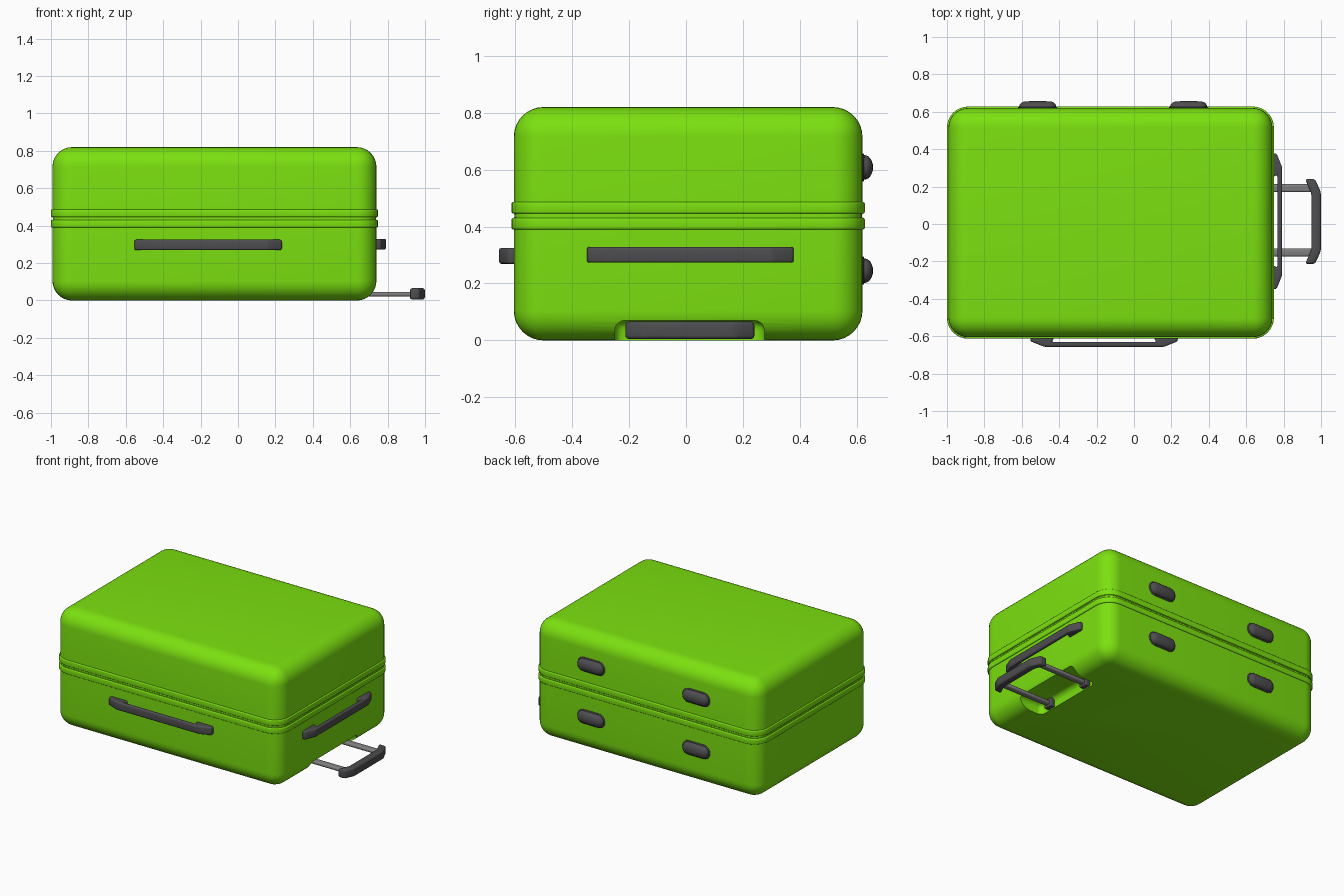
import bpy, bmesh
from math import pi
from mathutils import Matrix, Vector

if "Cube" in bpy.data.objects:
    bpy.data.objects.remove(bpy.data.objects["Cube"])


def material(name, rgb):
    m = bpy.data.materials.new(name)
    m.diffuse_color = (*rgb, 1)
    m.use_nodes = True
    m.node_tree.nodes["Principled BSDF"].inputs["Base Color"].default_value = m.diffuse_color
    return m


GREEN = material("green_shell", (0.2, 0.75, 0.005))
DARK = material("dark_plastic", (0.075, 0.075, 0.08))
METAL = material("rod_metal", (0.22, 0.22, 0.22))

X0, X1, Y0, Y1, H, R = -0.992, 0.74, -0.605, 0.62, 0.82, 0.105


def finish(name, bm, mat, angle=40):
    bmesh.ops.recalc_face_normals(bm, faces=bm.faces[:])
    me = bpy.data.meshes.new(name)
    bm.to_mesh(me)
    bm.free()
    ob = bpy.data.objects.new(name, me)
    bpy.context.collection.objects.link(ob)
    me.materials.append(mat)
    smooth(ob, angle)
    return ob


def smooth(ob, angle=40):
    bpy.ops.object.select_all(action='DESELECT')
    ob.select_set(True)
    bpy.context.view_layer.objects.active = ob
    bpy.ops.object.shade_smooth_by_angle(angle=angle * pi / 180)


def apply(ob):
    bpy.context.view_layer.objects.active = ob
    for m in list(ob.modifiers):
        bpy.ops.object.modifier_apply(modifier=m.name)


def box(lo, hi, radius=0, seg=6, vertical_only=False):
    bm = bmesh.new()
    lo, hi = Vector(lo), Vector(hi)
    size, mid = hi - lo, (hi + lo) / 2
    bmesh.ops.create_cube(bm, size=1, matrix=Matrix.Translation(mid) @ Matrix.Diagonal((*size, 1)))
    if radius:
        edges = [e for e in bm.edges if not vertical_only
                 or abs(e.verts[0].co.z - e.verts[1].co.z) > 1e-4]
        bmesh.ops.bevel(bm, geom=edges, offset=radius, segments=seg, profile=0.5, affect='EDGES')
    return bm


# Two halves of the rounded case
def half(name, z, upper):
    bm = box((X0, Y0, 0), (X1, Y1, H), R, 8)
    cut = bmesh.ops.bisect_plane(bm, geom=bm.verts[:] + bm.edges[:] + bm.faces[:], plane_co=(0, 0, z),
                                 plane_no=(0, 0, 1), clear_inner=upper, clear_outer=not upper)
    bmesh.ops.contextual_create(bm, geom=[e for e in cut['geom_cut'] if isinstance(e, bmesh.types.BMEdge)])
    return finish(name, bm, GREEN)


lower = half("lower_shell", 0.433, False)
half("upper_shell", 0.442, True)

# Recess under the case for the pull handle
cutter = finish("recess_cutter", box((0.55, -0.25, -0.1), (0.9, 0.275, 0.07), 0.035, 4), GREEN)
cutter.hide_render = True
mod = lower.modifiers.new("recess", 'BOOLEAN')
mod.operation, mod.object, mod.solver = 'DIFFERENCE', cutter, 'EXACT'
apply(lower)
bpy.data.objects.remove(cutter)
smooth(lower, 35)


# Rims around the opening, with a gasket in the seam
def band(name, z0, z1, grow, mat):
    bm = box((X0 - grow, Y0 - grow, z0), (X1 + grow, Y1 + grow, z1), R + grow, 8, True)
    caps = [f for f in bm.faces if abs(f.normal.z) > 0.9]
    bmesh.ops.delete(bm, geom=caps, context='FACES')
    ob = finish(name, bm, mat)
    s = ob.modifiers.new("thickness", 'SOLIDIFY')
    s.thickness, s.offset = 0.025, -1
    b = ob.modifiers.new("round", 'BEVEL')
    b.width, b.segments, b.limit_method, b.angle_limit = 0.006, 3, 'ANGLE', 1.0
    apply(ob)
    smooth(ob)


band("lower_rim", 0.390, 0.430, 0.008, GREEN)
band("upper_rim", 0.446, 0.486, 0.008, GREEN)
band("seam_gasket", 0.425, 0.45, -0.002, GREEN)


# Extruded plan outline with rounded edges, used for all grips
def grip(name, pts, z0, z1, bevel=0.009):
    bm = bmesh.new()
    f = bm.faces.new([bm.verts.new((x, y, z0)) for x, y in pts])
    ext = bmesh.ops.extrude_face_region(bm, geom=[f])
    bmesh.ops.translate(bm, verts=[v for v in ext['geom'] if isinstance(v, bmesh.types.BMVert)],
                        vec=(0, 0, z1 - z0))
    bmesh.ops.recalc_face_normals(bm, faces=bm.faces[:])
    bmesh.ops.bevel(bm, geom=bm.edges[:], offset=bevel, segments=3, profile=0.5,
                    affect='EDGES', clamp_overlap=True)
    return finish(name, bm, mat=DARK)


# Carry handles: (distance along, distance out) half outline, mirrored
def carry_profile(h):
    side = [(h, -0.01), (h, 0.022), (h - 0.075, 0.052)]
    inner = [(h - 0.115, 0.026), (h - 0.135, -0.01)]
    left = [(-a, o) for a, o in reversed(side)]
    inner_left = [(-a, o) for a, o in reversed(inner)]
    return side + left + inner_left + inner


grip("end_handle", [(X1 + o, 0.015 + a) for a, o in carry_profile(0.363)], 0.273, 0.329)
grip("front_handle", [(-0.16 + a, Y0 - o) for a, o in carry_profile(0.394)], 0.269, 0.325)

# Telescopic pull handle: grip, rods and end brackets
grip("pull_grip", [(0.915, 0.24), (0.968, 0.24), (0.999, 0.17), (0.999, -0.145), (0.968, -0.213),
                   (0.915, -0.213), (0.948, -0.14), (0.948, 0.165)], 0.005, 0.066, 0.012)
for side, y in (("front", -0.152), ("back", 0.192)):
    finish(f"pull_rod_{side}", box((0.56, y - 0.022, 0.021), (0.96, y + 0.022, 0.046), 0.01, 3), METAL)
    finish(f"rod_bracket_{side}", box((0.545, y - 0.032, 0.006), (0.585, y + 0.032, 0.066), 0.008, 3), DARK)

# Back feet: a thin stadium base under a flattened capsule dome
for i, x in enumerate((-0.515, 0.292)):
    for level, z in (("lower", 0.245), ("upper", 0.608)):
        bm = bmesh.new()
        for r, depth, y in ((0.043, 0.03, 0.627), (0.05, 0.008, 0.622)):
            new = bmesh.ops.create_uvsphere(bm, u_segments=24, v_segments=12, radius=1)['verts']
            for v in new:
                shift = 0.056 if v.co.x > 1e-4 else -0.056 if v.co.x < -1e-4 else 0
                v.co = (x + v.co.x * r + shift, y + v.co.y * depth, z + v.co.z * r)
        finish(f"foot_{level}_{i + 1}", bm, DARK)
